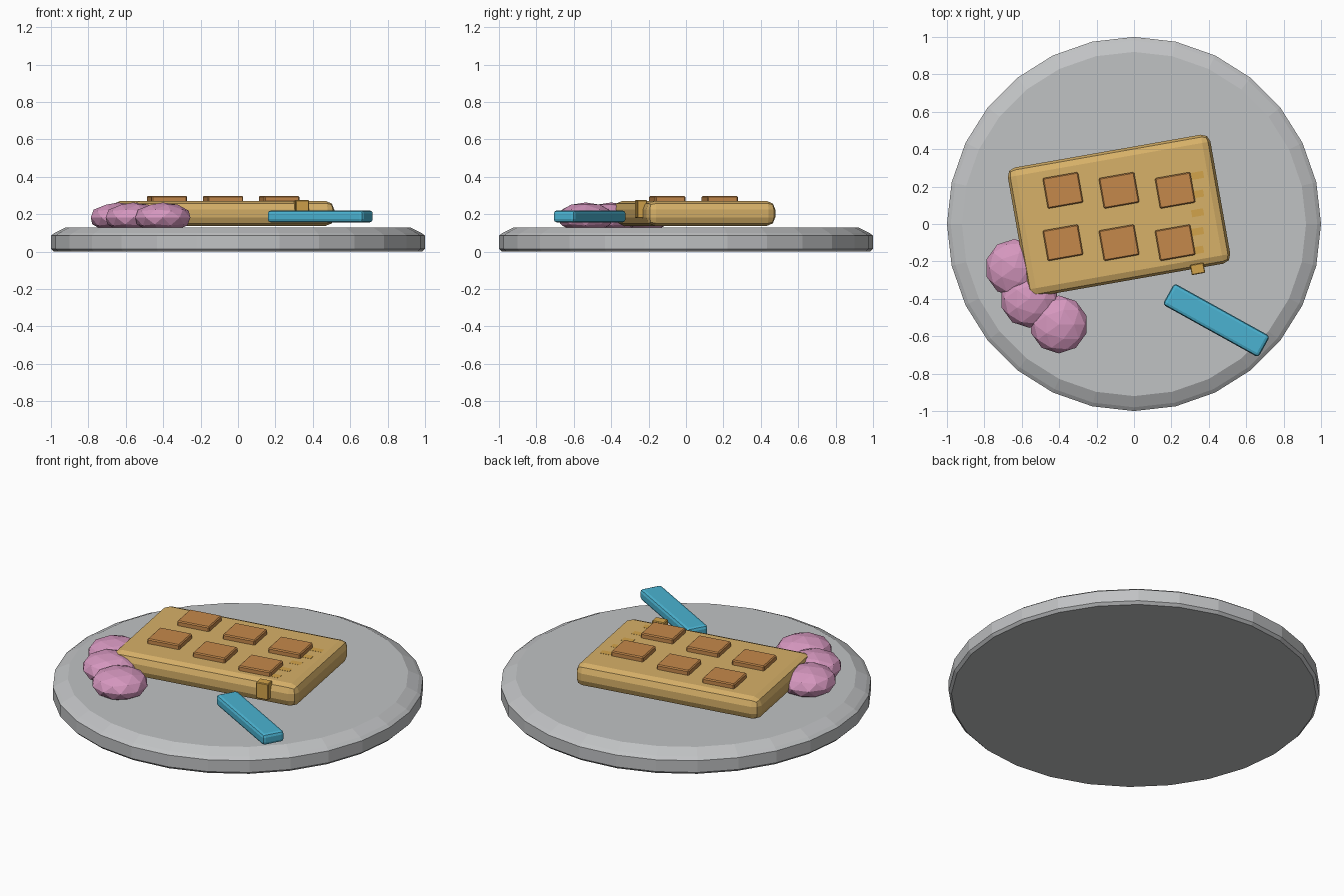
import bpy, bmesh, math
from mathutils import Matrix

if "Cube" in bpy.data.objects:
    bpy.data.objects.remove(bpy.data.objects["Cube"], do_unlink=True)


def material(name, rgb):
    m = bpy.data.materials.new(name)
    m.use_nodes = True
    m.diffuse_color = (*rgb, 1)
    m.node_tree.nodes["Principled BSDF"].inputs["Base Color"].default_value = (*rgb, 1)
    return m


GREY = material("plate grey", (0.53, 0.54, 0.55))
GOLD = material("waffle gold", (0.68, 0.44, 0.14))
BROWN = material("pocket brown", (0.56, 0.25, 0.07))
AMBER = material("syrup amber", (0.65, 0.37, 0.07))
PINK = material("berry pink", (0.67, 0.31, 0.52))
BLUE = material("knife blue", (0.07, 0.45, 0.64))


def finish(name, bm, mat, loc=(0, 0, 0), turn=0):
    mesh = bpy.data.meshes.new(name)
    bmesh.ops.recalc_face_normals(bm, faces=bm.faces)
    bm.to_mesh(mesh)
    bm.free()
    mesh.materials.append(mat)
    ob = bpy.data.objects.new(name, mesh)
    bpy.context.collection.objects.link(ob)
    ob.location = loc
    ob.rotation_euler.z = math.radians(turn)
    return ob


def box(name, mat, loc, size, turn, bevel=0, segments=2):
    bm = bmesh.new()
    bmesh.ops.create_cube(bm, size=1, matrix=Matrix.Diagonal((*size, 1)))
    ob = finish(name, bm, mat, loc, turn)
    if bevel:
        mod = ob.modifiers.new("rounded edges", 'BEVEL')
        mod.width = bevel
        mod.segments = segments
    return ob


# Plate: a turned profile with a sloped rim, capped top and bottom
SIDES = 28
bm = bmesh.new()
rings = []
for r, z in [(0.985, 0), (1, 0.015), (1, 0.085), (0.98, 0.1), (0.92, 0.13)]:
    angles = [math.tau * i / SIDES for i in range(SIDES)]
    rings.append([bm.verts.new((r * math.cos(a), r * math.sin(a), z)) for a in angles])
for low, high in zip(rings, rings[1:]):
    for i in range(SIDES):
        j = (i + 1) % SIDES
        bm.faces.new((low[i], low[j], high[j], high[i]))
bm.faces.new(rings[0])
bm.faces.new(rings[-1])
finish("plate", bm, GREY)

# Waffle slab with its raised squares
TURN = 10
box("waffle", GOLD, (-0.08, 0.045, 0.204), (1.1, 0.7, 0.132), TURN, 0.045)
for row, y in enumerate((0.18, -0.1)):
    for col, x in enumerate((-0.38, -0.08, 0.22)):
        box(f"waffle_square_{row}_{col}", BROWN, (x, y, 0.28),
            (0.192, 0.165, 0.036), TURN, 0.006, 1)

# Row of syrup pieces sunk into the slab; the front one hangs over the edge
for i in range(5):
    box(f"syrup_piece_{i}", AMBER, (0.34, 0.26 - 0.1 * i, 0.226), (0.065, 0.038, 0.09), TURN)
box("syrup_drip", AMBER, (0.34, -0.24, 0.227), (0.073, 0.055, 0.096), TURN, 0.004, 1)

# Berries: squashed faceted balls
for i, (x, y) in enumerate([(-0.64, -0.235), (-0.56, -0.4), (-0.402, -0.537)]):
    bm = bmesh.new()
    bmesh.ops.create_icosphere(bm, subdivisions=2, radius=0.155,
                               matrix=Matrix.Diagonal((1, 1, 0.52, 1)))
    finish(f"berry_{i}", bm, PINK, (x, y, 0.182))

# Knife bar
box("knife", BLUE, (0.44, -0.515, 0.188), (0.585, 0.13, 0.065), -29, 0.018)
